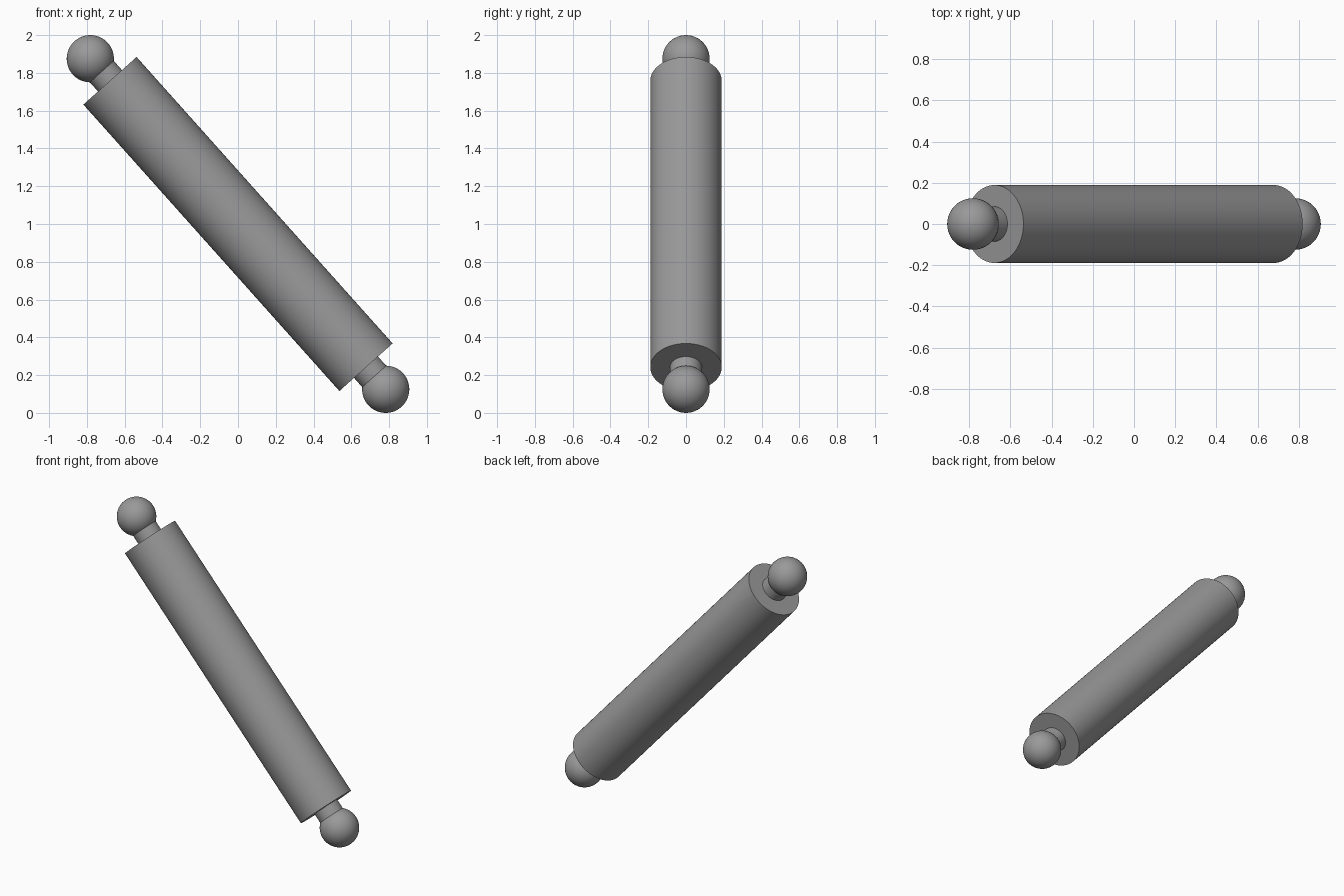
import bpy, math
from mathutils import Vector

if "Cube" in bpy.data.objects:
    bpy.data.objects.remove(bpy.data.objects["Cube"])

# Slanted axis of the rod, through the middle of the model
CENTRE = Vector((0, 0, 1))
AXIS = Vector((-0.782, 0, 0.875)).normalized()
TILT = math.atan2(AXIS.x, AXIS.z)
BODY_HALF, BODY_R = 1.017, 0.189
BALL_DIST, BALL_R = 1.1735, 0.125
NECK_R = 0.085

grey = bpy.data.materials.new("mid_grey")
grey.diffuse_color = (0.32, 0.32, 0.32, 1)
grey.use_nodes = True
grey.node_tree.nodes["Principled BSDF"].inputs["Base Color"].default_value = grey.diffuse_color


def finish(name):
    ob = bpy.context.object
    ob.name = name
    ob.data.materials.append(grey)
    bpy.ops.object.shade_smooth_by_angle(angle=math.radians(35))
    return ob


def rod(name, start, end, radius):
    """Cylinder along the axis between two signed distances from the centre."""
    bpy.ops.mesh.primitive_cylinder_add(
        vertices=64, radius=radius, depth=abs(end - start),
        location=CENTRE + AXIS * (start + end) / 2, rotation=(0, TILT, 0))
    return finish(name)


# Main barrel
rod("barrel", -BODY_HALF, BODY_HALF, BODY_R)

# Neck and ball on both ends
for side, sign in (("upper", 1), ("lower", -1)):
    rod(side + "_neck", sign * (BODY_HALF - 0.01), sign * (BALL_DIST - 0.06), NECK_R)
    bpy.ops.mesh.primitive_uv_sphere_add(
        segments=48, ring_count=24, radius=BALL_R,
        location=CENTRE + AXIS * sign * BALL_DIST)
    finish(side + "_ball")
